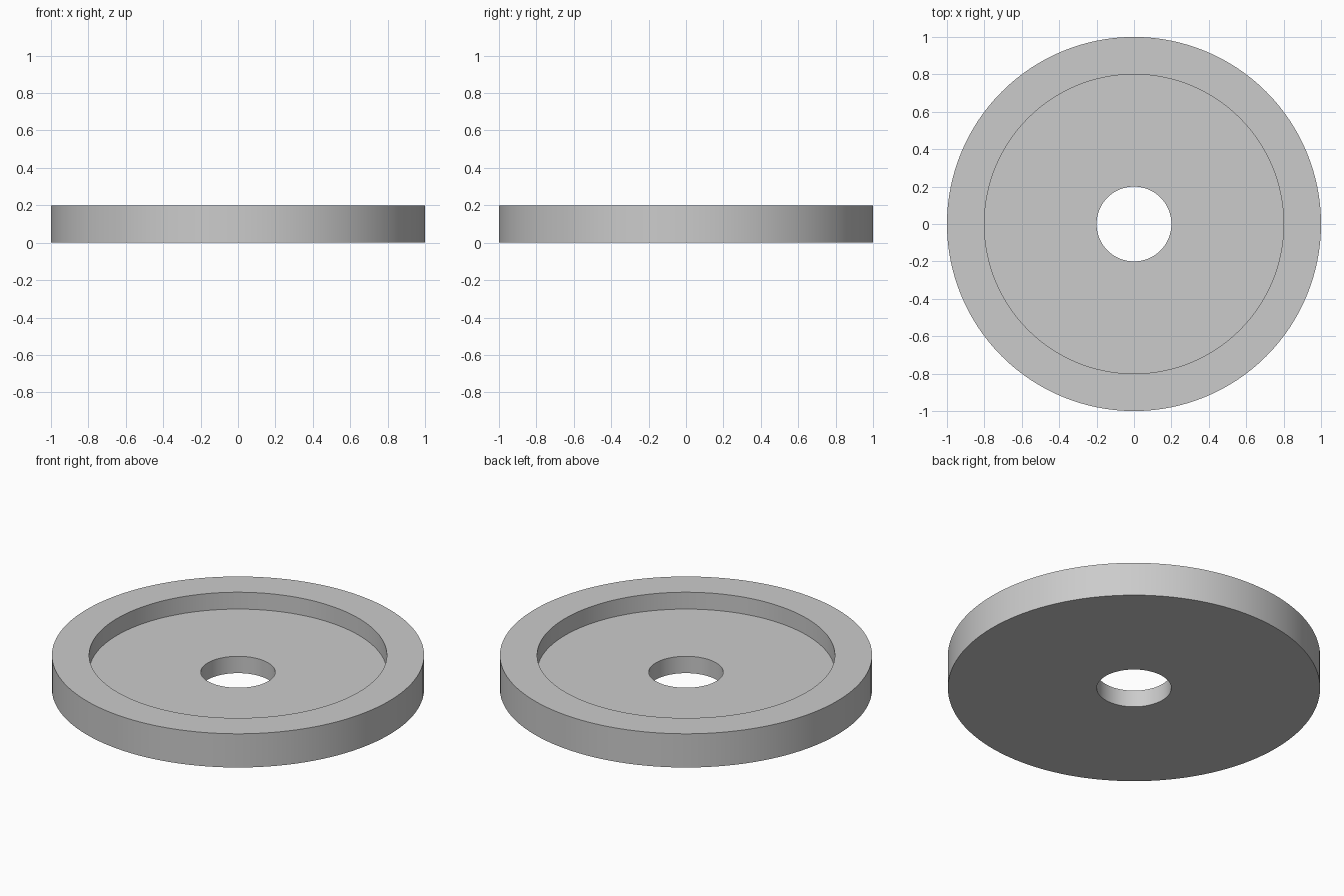
import bpy
import bmesh
from math import radians, tau
from mathutils import Vector

OUTER, RECESS, BORE = 1.0, 0.8, 0.2   # radii
HEIGHT, FLOOR = 0.2, 0.1              # rim top and recessed floor
SEGMENTS = 128

cube = bpy.data.objects.get("Cube")
if cube:
    bpy.data.objects.remove(cube, do_unlink=True)


def make_material(name, color):
    mat = bpy.data.materials.new(name)
    mat.use_nodes = True
    mat.diffuse_color = color
    mat.node_tree.nodes["Principled BSDF"].inputs["Base Color"].default_value = color
    return mat


def lathe(name, profile, mat):
    """Revolve a closed (radius, z) outline around the z axis."""
    bm = bmesh.new()
    verts = [bm.verts.new((r, 0, z)) for r, z in profile]
    edges = [bm.edges.new((a, b)) for a, b in zip(verts, verts[1:] + verts[:1])]
    bmesh.ops.spin(bm, geom=verts + edges, cent=Vector(), axis=Vector((0, 0, 1)),
                   angle=tau, steps=SEGMENTS, use_merge=True)
    bmesh.ops.remove_doubles(bm, verts=bm.verts[:], dist=0.0001)
    bmesh.ops.recalc_face_normals(bm, faces=bm.faces[:])
    mesh = bpy.data.meshes.new(name)
    bm.to_mesh(mesh)
    bm.free()
    mesh.materials.append(mat)
    obj = bpy.data.objects.new(name, mesh)
    bpy.context.collection.objects.link(obj)
    bpy.ops.object.select_all(action="DESELECT")
    obj.select_set(True)
    bpy.context.view_layer.objects.active = obj
    bpy.ops.object.shade_smooth_by_angle(angle=radians(30))
    return obj


grey = make_material("light grey", (0.6, 0.6, 0.6, 1))

# Flat disc with a raised rim and a through hole
lathe("recessed_disc", [
    (BORE, 0), (OUTER, 0), (OUTER, HEIGHT),
    (RECESS, HEIGHT), (RECESS, FLOOR), (BORE, FLOOR),
], grey)
